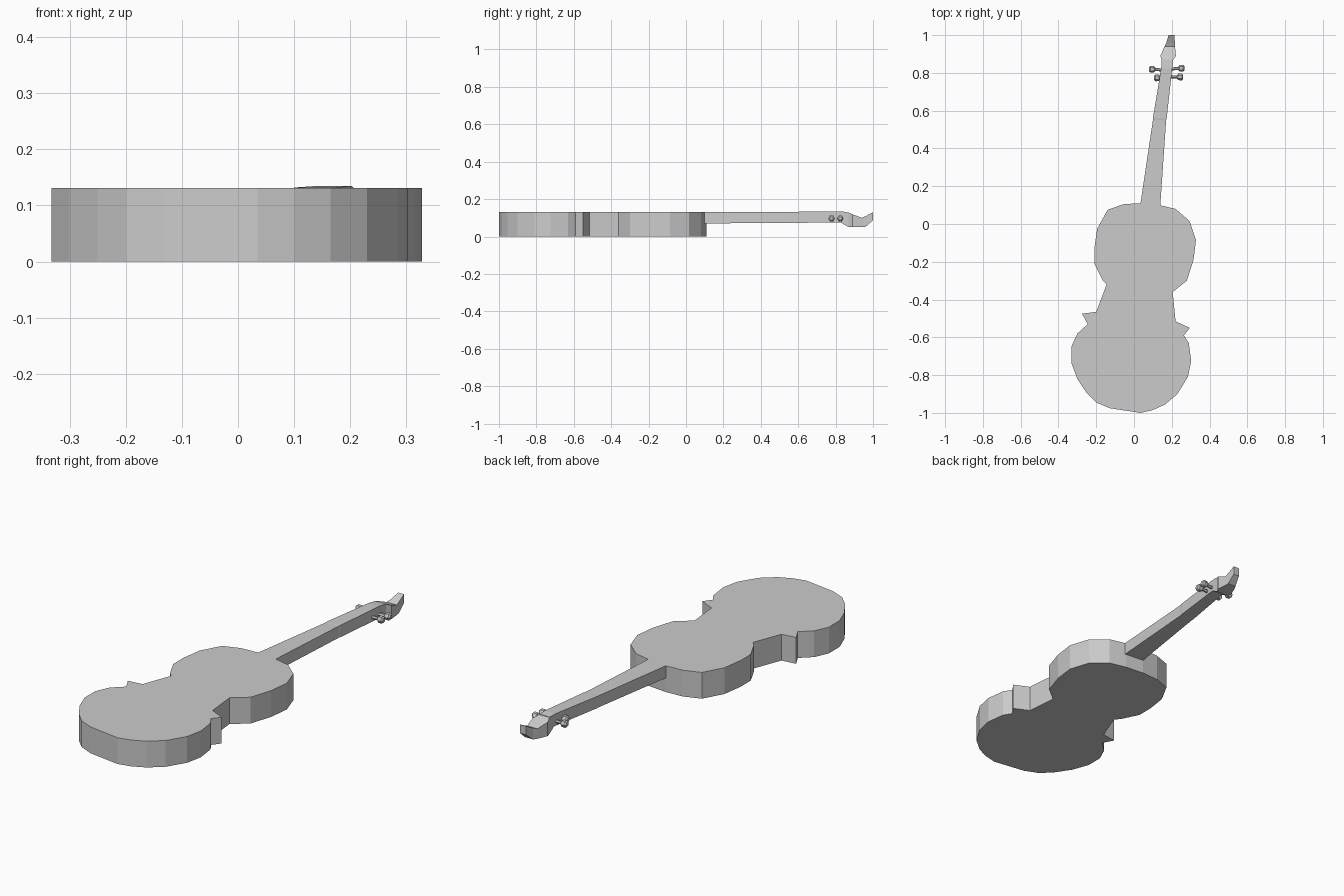
import bpy, bmesh
from mathutils import Vector

if "Cube" in bpy.data.objects:
    bpy.data.objects.remove(bpy.data.objects["Cube"])


def finish(bm, name):
    bmesh.ops.recalc_face_normals(bm, faces=bm.faces)
    mesh = bpy.data.meshes.new(name)
    bm.to_mesh(mesh)
    bm.free()
    obj = bpy.data.objects.new(name, mesh)
    bpy.context.collection.objects.link(obj)
    return obj


def extrude_outline(name, outline, height):
    bm = bmesh.new()
    face = bm.faces.new([bm.verts.new((x, y, 0)) for x, y in outline])
    out = bmesh.ops.extrude_face_region(bm, geom=[face], use_keep_orig=True)
    top = [v for v in out["geom"] if isinstance(v, bmesh.types.BMVert)]
    bmesh.ops.translate(bm, verts=top, vec=(0, 0, height))
    bmesh.ops.triangulate(bm, faces=[f for f in bm.faces if len(f.verts) > 4])
    return finish(bm, name)


def loft_box(name, sections):
    """Each section: y, left x, right x, bottom z, top z."""
    bm = bmesh.new()
    rings = [[bm.verts.new(p) for p in ((l, y, b), (r, y, b), (r, y, t), (l, y, t))]
             for y, l, r, b, t in sections]
    for a, c in zip(rings, rings[1:]):
        for i in range(4):
            j = (i + 1) % 4
            bm.faces.new((a[i], a[j], c[j], c[i]))
    bm.faces.new(rings[0])
    bm.faces.new(rings[-1])
    return finish(bm, name)


def peg(name, start, end):
    """Thin shaft swelling into a faceted knob at the end."""
    bm = bmesh.new()
    start, end = Vector(start), Vector(end)
    axis = (end - start).normalized()
    length = (end - start).length
    side = axis.cross(Vector((0, 0, 1))).normalized()
    profile = [(0, .008), (length - .034, .008), (length - .026, .017),
               (length - .007, .018), (length, .010)]
    rings = []
    for d, r in profile:
        up = Vector((0, 0, 1))
        rings.append([bm.verts.new(start + axis * d + side * (r * cx) + up * (r * cz))
                      for cx, cz in ((1, 0), (.5, .87), (-.5, .87), (-1, 0), (-.5, -.87), (.5, -.87))])
    for a, c in zip(rings, rings[1:]):
        for i in range(6):
            j = (i + 1) % 6
            bm.faces.new((a[i], a[j], c[j], c[i]))
    bm.faces.new(rings[0])
    bm.faces.new(rings[-1])
    return finish(bm, name)


# Body: slightly skewed outline with two bouts and a narrow waist
body_outline = [
    (.135, .10), (.22, .08), (.295, .015), (.328, -.085), (.315, -.19), (.28, -.30),
    (.205, -.36), (.22, -.515), (.295, -.55), (.265, -.59), (.29, -.63), (.303, -.725),
    (.285, -.81), (.23, -.90), (.165, -.955), (.10, -.985), (.035, -1.0), (-.13, -.975),
    (-.20, -.945), (-.25, -.895), (-.30, -.82), (-.332, -.735), (-.332, -.65), (-.30, -.58),
    (-.245, -.53), (-.275, -.475), (-.20, -.465), (-.145, -.32), (-.165, -.30), (-.21, -.21),
    (-.21, -.13), (-.195, -.025), (-.14, .075), (-.055, .105), (.035, .11),
]
extrude_outline("body", body_outline, .131)

# Neck, leaning and tapering away from the body
loft_box("neck", [
    (.08, .03, .138, .07, .131), (.55, .10, .17, .073, .131),
    (.56, .10, .173, .073, .132), (.82, .143, .202, .075, .135),
    (.86, .150, .207, .072, .131),
])

# Scroll head, dipping then rising at the tip
loft_box("head", [
    (.83, .147, .203, .073, .132), (.87, .145, .208, .05, .128),
    (.89, .140, .222, .05, .119), (.94, .161, .217, .05, .10),
    (.96, .171, .216, .052, .109), (1.0, .183, .215, .087, .13),
])

# Tuning pegs, two on each side
for i, (a, b) in enumerate([((.16, .815), (.08, .82)), ((.16, .775), (.106, .773)),
                            ((.18, .82), (.267, .825)), ((.18, .78), (.26, .778))]):
    peg(f"tuning_peg_{i + 1}", (*a, .095), (*b, .097))
